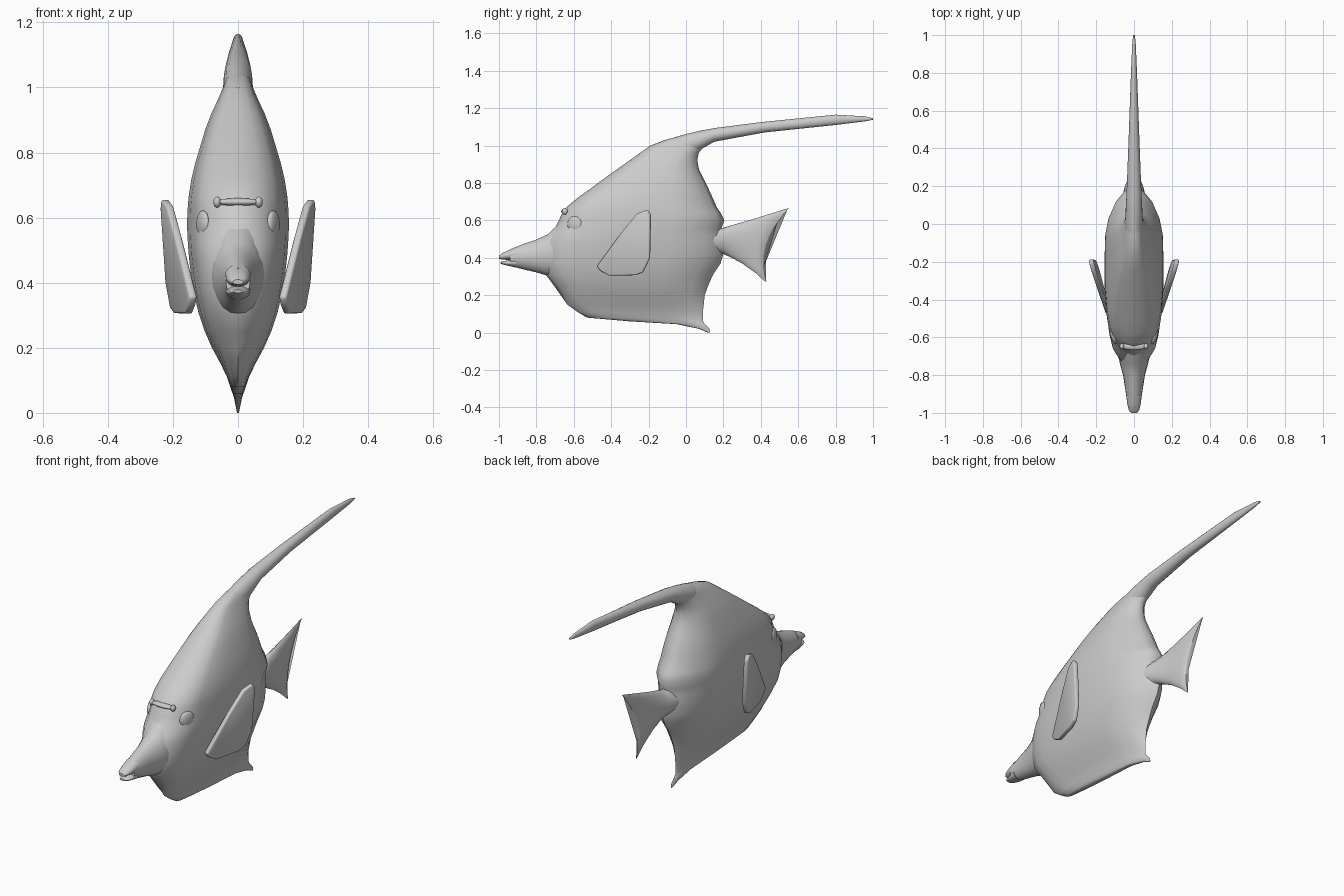
import bpy, bmesh, math
from mathutils import Matrix


def finish(name, bm, angle=45):
    bmesh.ops.recalc_face_normals(bm, faces=bm.faces)
    me = bpy.data.meshes.new(name)
    bm.to_mesh(me)
    bm.free()
    ob = bpy.data.objects.new(name, me)
    bpy.context.collection.objects.link(ob)
    bpy.ops.object.select_all(action='DESELECT')
    ob.select_set(True)
    bpy.context.view_layer.objects.active = ob
    bpy.ops.object.shade_smooth_by_angle(angle=math.radians(angle))
    return ob


def skin(name, rings, angle=45):
    """Join equal closed rings of points and cap both ends."""
    bm = bmesh.new()
    rows = [[bm.verts.new(p) for p in r] for r in rings]
    n = len(rows[0])
    for a, b in zip(rows, rows[1:]):
        for i in range(n):
            j = (i + 1) % n
            bm.faces.new((a[i], a[j], b[j], b[i]))
    bm.faces.new(rows[0])
    bm.faces.new(rows[-1])
    return finish(name, bm, angle)


def blade(name, stations, n=20, angle=45):
    """Loft upright lens sections: top y,z / bottom y,z / bow in y / half width."""
    rings = []
    for ty, tz, by, bz, bow, hw in stations:
        ring = []
        for i in range(n):
            a = 2 * math.pi * i / n
            s = math.cos(a)
            f = (s + 1) / 2
            ring.append((hw * math.sin(a), by + (ty - by) * f + bow * (1 - s * s),
                         bz + (tz - bz) * f))
        rings.append(ring)
    return skin(name, rings, angle)


# body: level slices (z, front y, back y, half width)
levels = [
    (0.0, .115, .13, .003), (.02, .07, .125, .007), (.045, -.05, .10, .012),
    (.06, -.30, .092, .017), (.08, -.53, .09, .024), (.11, -.58, .09, .034),
    (.15, -.635, .095, .053), (.20, -.67, .10, .08), (.25, -.705, .118, .102),
    (.31, -.75, .145, .122), (.37, -.765, .185, .136), (.42, -.765, .20, .144),
    (.48, -.755, .20, .151), (.52, -.735, .195, .154), (.56, -.70, .19, .156),
    (.60, -.68, .205, .156), (.64, -.662, .185, .154), (.67, -.64, .165, .151),
    (.72, -.58, .143, .143), (.77, -.51, .12, .131), (.82, -.443, .095, .116),
    (.87, -.373, .07, .101), (.92, -.303, .06, .082), (.96, -.247, .068, .063),
    (1.0, -.19, .10, .046), (1.03, -.11, .13, .036), (1.055, -.02, .12, .015),
]
plan = [(.03, .45), (.10, .74), (.17, .85), (.27, .94), (.4, 1), (.55, 1),
        (.7, .98), (.8, .87), (.9, .62), (.97, .3)]
rings = []
for z, f, b, w in levels:
    right = [(w * k, f + (b - f) * t, z) for t, k in plan]
    left = [(-x, y, z) for x, y, z in reversed(right)]
    rings.append([(0, f, z)] + right + [(0, b, z)] + left)
skin("body", rings, 60)

# trailing dorsal streamer
blade("dorsal_streamer", [
    (-.19, 1.0, -.19, .97, 0, .015), (-.08, 1.038, -.08, .94, 0, .042),
    (.0, 1.062, .0, .93, 0, .046), (.08, 1.08, .08, .98, 0, .044),
    (.15, 1.093, .15, 1.02, 0, .04), (.4, 1.125, .42, 1.07, 0, .03),
    (.8, 1.165, .8, 1.11, 0, .016), (.96, 1.156, .96, 1.13, 0, .009),
    (1.0, 1.146, 1.0, 1.138, 0, .004)])

# forked tail
blade("tail_fin", [
    (.12, .55, .12, .43, 0, .07), (.2, .56, .2, .42, 0, .048),
    (.24, .573, .23, .407, 0, .034), (.32, .595, .3, .37, .01, .024),
    (.44, .632, .37, .32, -.02, .016), (.53, .66, .42, .275, -.05, .01),
    (.55, .665, .43, .27, -.06, .004)])

# snout with upper and lower jaw
blade("snout", [
    (-.6, .62, -.6, .27, 0, .10), (-.68, .58, -.68, .285, 0, .088),
    (-.74, .525, -.76, .31, 0, .072), (-.80, .497, -.80, .322, 0, .058),
    (-.87, .474, -.87, .338, 0, .047), (-.94, .445, -.94, .357, 0, .037)])
blade("upper_jaw", [
    (-.91, .457, -.91, .385, 0, .040), (-.95, .44, -.95, .388, 0, .036),
    (-.985, .423, -.985, .391, 0, .028), (-1.0, .41, -1.0, .395, 0, .016)])
blade("lower_jaw", [
    (-.91, .40, -.91, .348, 0, .038), (-.95, .386, -.95, .357, 0, .033),
    (-.98, .381, -.98, .364, 0, .026), (-.993, .378, -.993, .369, 0, .014)])

# brow ridge with a small bump over each eye
for name, x, size in (("brow_ridge", 0, (.07, .02, .012)),
                      ("brow_bump_left", -.064, (.012, .016, .017)),
                      ("brow_bump_right", .064, (.012, .016, .017))):
    bm = bmesh.new()
    bmesh.ops.create_uvsphere(bm, u_segments=16, v_segments=8, radius=1)
    bmesh.ops.transform(bm, verts=bm.verts, matrix=Matrix.Translation(
        (x, -.648, .648)) @ Matrix.Diagonal((*size, 1)))
    finish(name, bm)

# eyes
for side, s in (("left", -1), ("right", 1)):
    bm = bmesh.new()
    bmesh.ops.create_uvsphere(bm, u_segments=20, v_segments=12, radius=1)
    bmesh.ops.transform(bm, verts=bm.verts, matrix=Matrix.Translation(
        (s * .108, -.595, .58)) @ Matrix.Rotation(-s * .35, 4, 'Z')
        @ Matrix.Diagonal((.016, .042, .042, 1)))
    finish("eye_" + side, bm)

# pectoral fins: flat outline leaning away from the body
outline = [(-.475, .355), (-.455, .33), (-.41, .305), (-.27, .307), (-.23, .322),
           (-.193, .40), (-.188, .63), (-.205, .657), (-.26, .637), (-.34, .54)]
bm = bmesh.new()
bm.faces.new([bm.verts.new((.135 + .26 * (y + .47) + .06 * (z - .3), y, z))
              for y, z in outline])
fin = finish("pectoral_fins", bm, 30)
solid = fin.modifiers.new("thickness", 'SOLIDIFY')
solid.thickness = .024
solid.offset = 0
bevel = fin.modifiers.new("soft_edge", 'BEVEL')
bevel.width = .007
bevel.segments = 2
mirror = fin.modifiers.new("mirror", 'MIRROR')
mirror.use_axis = (True, False, False)
